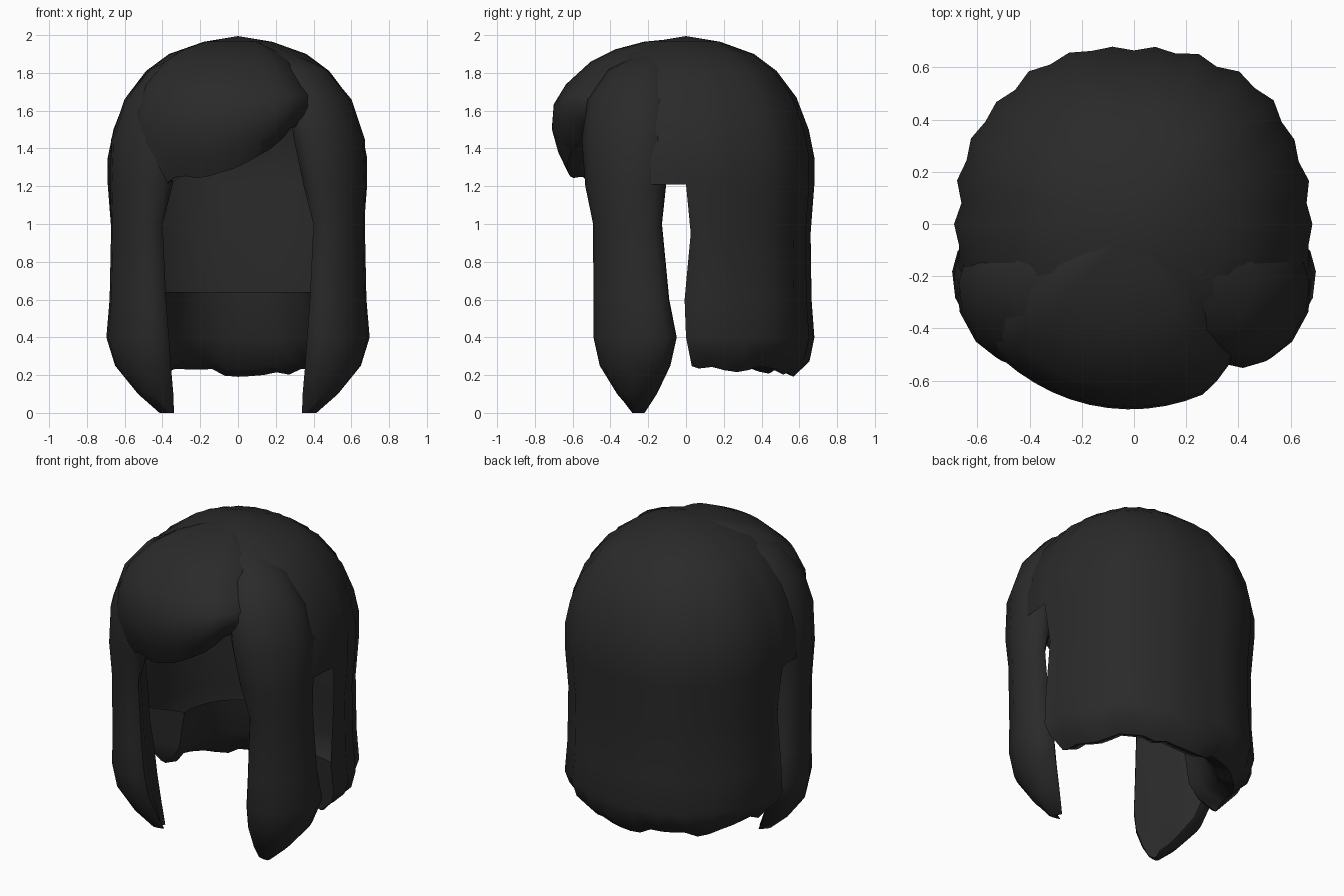
import bpy, bmesh, math, random

if "Cube" in bpy.data.objects:
    bpy.data.objects.remove(bpy.data.objects["Cube"])

random.seed(4)
hair = bpy.data.materials.new("charcoal_hair")
hair.diffuse_color = (0.023, 0.023, 0.023, 1)
hair.use_nodes = True
hair.node_tree.nodes["Principled BSDF"].inputs["Base Color"].default_value = hair.diffuse_color


def lerp(x, pts):
    for (x0, y0), (x1, y1) in zip(pts, pts[1:]):
        if x <= x1:
            return y0 + (y1 - y0) * max(0, x - x0) / (x1 - x0)
    return pts[-1][1]


def finish(bm, name, angle=50):
    bmesh.ops.remove_doubles(bm, verts=bm.verts, dist=0.0005)
    bmesh.ops.recalc_face_normals(bm, faces=bm.faces)
    me = bpy.data.meshes.new(name)
    bm.to_mesh(me)
    bm.free()
    me.materials.append(hair)
    ob = bpy.data.objects.new(name, me)
    bpy.context.collection.objects.link(ob)
    bpy.ops.object.select_all(action='DESELECT')
    ob.select_set(True)
    bpy.context.view_layer.objects.active = ob
    bpy.ops.object.shade_smooth_by_angle(angle=math.radians(angle))
    return ob


# Crown and back curtain: one polar grid, faces left out for face and side gaps
N = 52
outer = [(0.0, 1.985), (0.18, 1.965), (0.36, 1.90), (0.48, 1.81), (0.585, 1.67),
         (0.65, 1.5), (0.68, 1.35), (0.68, 1.21), (0.66, 0.95), (0.665, 0.6),
         (0.68, 0.4), (0.655, 0.29)]
inner = [(0.57, 0.21), (0.48, 0.25), (0.42, 0.4), (0.38, 0.64)]
rows = outer + inner
bm = bmesh.new()
jag = [random.uniform(-0.03, 0.03) for _ in range(N)]
grid = []
for i in range(N):
    a = 2 * math.pi * i / N
    col = []
    for j, (r, z) in enumerate(rows):
        k = 1 + 0.03 * math.sin(2 * a) ** 2
        if 1 < j < 12:
            k += 0.012 * (-1) ** i + jag[i] * 0.4
        if 10 < j < 14:
            z += jag[i] * 0.8 + 0.05 * (1 - abs(math.sin(a)))
        y = r * k * math.sin(a)
        if j > 7 and i in (0, N // 2):
            y += lerp(z, [(0.2, 0.04), (0.5, -0.02), (0.9, 0.03), (1.2, 0.0)])
        col.append(bm.verts.new((r * k * math.cos(a), y, z + 0.01 * (r < 0.1))))
    grid.append(col)
for i in range(N):
    n = (i + 1) % N
    mid = math.sin(2 * math.pi * (i + 0.5) / N)
    last = len(rows) - 1 if mid > 0 else (7 if mid > -0.65 else 4)
    for j in range(last):
        q = [grid[i][j], grid[n][j], grid[n][j + 1], grid[i][j + 1]]
        bm.faces.new(q)
for i in (0, N // 2):                     # front edges of the thick lower hem
    bm.faces.new(grid[i][9:])
finish(bm, "crown_and_back_hair")

# Swept fringe: bulging patch that rolls under at its slanted lower edge
prof = [(0.12, 1.975), (0.22, 1.965), (0.37, 1.925), (0.50, 1.86), (0.63, 1.74),
        (0.695, 1.62), (0.705, 1.48), (0.675, 1.36), (0.625, 1.25),
        (0.56, 1.26), (0.51, 1.36), (0.50, 1.6)]
edge = [(-152, 1.06), (-140, 1.12), (-130, 1.19), (-120, 1.26), (-108, 1.24),
        (-90, 1.30), (-72, 1.41), (-62, 1.51), (-44, 1.56)]
fade = [(-152, 0.88), (-138, 1.03), (-125, 1.02), (-68, 1.0), (-58, 0.94), (-44, 0.82)]
bm = bmesh.new()
cols = []
for i in range(19):
    d = -152 + 108 * i / 18
    a, low, f = math.radians(d), lerp(d, edge), lerp(d, fade)
    col = []
    for r, z in prof:
        if z < 1.74:
            z = 1.74 - (1.74 - z) * (1.74 - low) / 0.49
        z -= 0.12 * max(0, 0.97 - f)
        col.append(bm.verts.new((f * r * math.cos(a), f * r * math.sin(a), z)))
    cols.append(col)
for c, d in zip(cols, cols[1:]):
    for j in range(len(prof) - 1):
        bm.faces.new((c[j], d[j], d[j + 1], c[j + 1]))
finish(bm, "swept_fringe", 60)

# Side locks: lofted flattened tubes following the head, tapering to a point
# each ring: z, centre x, centre y, half width, half thickness
rings = [(1.92, 0.21, -0.16, 0.06, 0.03), (1.82, 0.35, -0.26, 0.17, 0.09),
         (1.66, 0.44, -0.31, 0.24, 0.12), (1.45, 0.49, -0.32, 0.26, 0.14),
         (1.20, 0.52, -0.33, 0.23, 0.12), (1.00, 0.545, -0.32, 0.20, 0.09),
         (0.60, 0.54, -0.30, 0.22, 0.10), (0.40, 0.54, -0.28, 0.24, 0.115),
         (0.25, 0.51, -0.28, 0.20, 0.11), (0.10, 0.44, -0.27, 0.11, 0.07),
         (0.00, 0.38, -0.26, 0.03, 0.02)]
M = 14
tx, ty = 0.48, 0.88


def squash(v):
    return math.copysign(abs(v) ** 0.85, v)


for side, name in ((1, "right_side_lock"), (-1, "left_side_lock")):
    bm = bmesh.new()
    loops = []
    for z, cx, cy, w, t in rings:
        loop = []
        for k in range(M):
            a = 2 * math.pi * k / M
            u, v = w * squash(math.cos(a)), t * squash(math.sin(a))
            bend = -0.05 * (u / w) ** 2 + 0.02      # curve round the head
            loop.append(bm.verts.new((side * (cx + u * tx + (v + bend) * ty),
                                      cy + u * ty - (v + bend) * tx, z)))
        loops.append(loop)
    for p, q in zip(loops, loops[1:]):
        for k in range(M):
            n = (k + 1) % M
            bm.faces.new((p[k], p[n], q[n], q[k]))
    bm.faces.new(loops[0])
    bm.faces.new(loops[-1])
    finish(bm, name)
